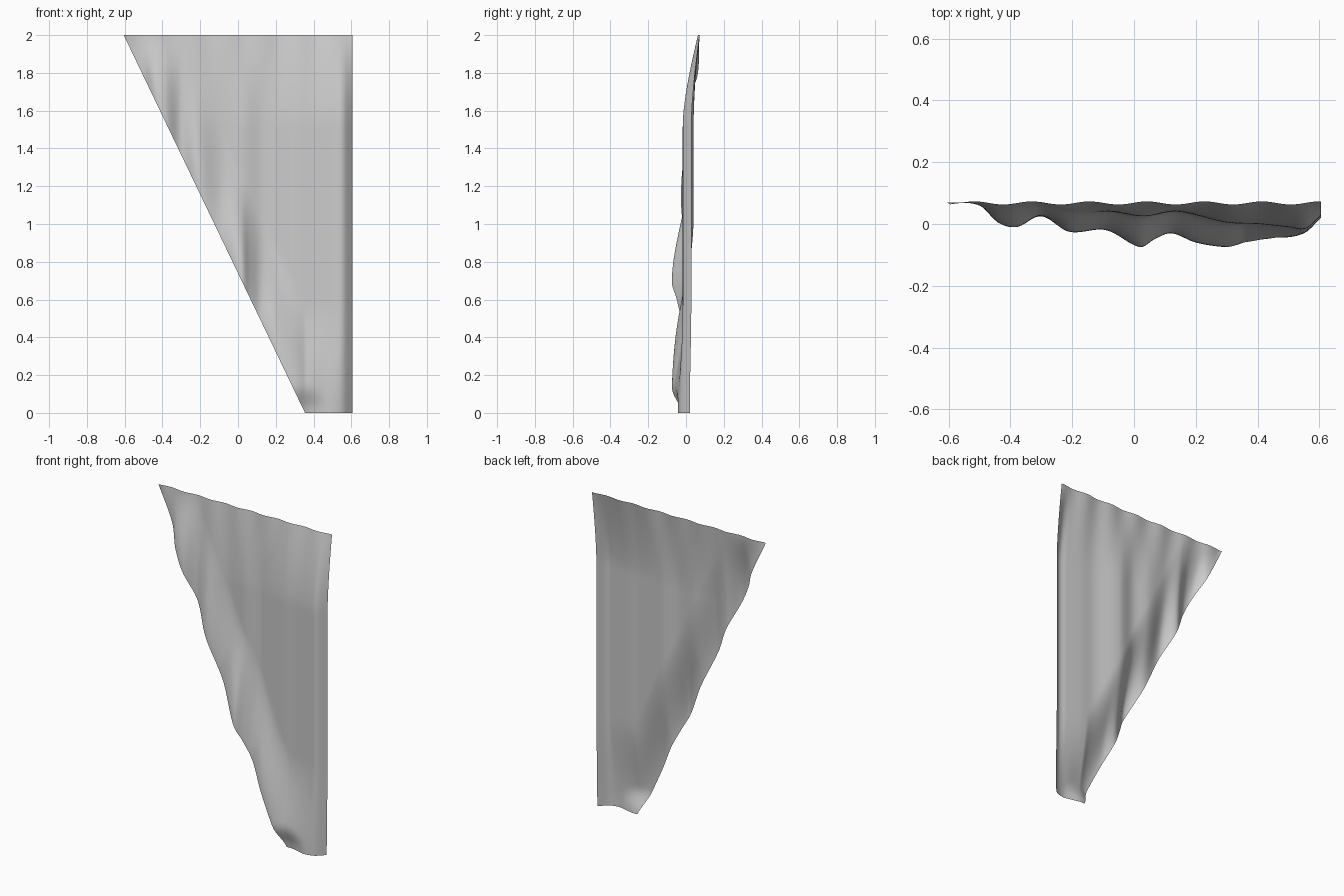
import bpy, bmesh, math

if "Cube" in bpy.data.objects:
    bpy.data.objects.remove(bpy.data.objects["Cube"], do_unlink=True)

LEFT, CORNER, RIGHT, HEIGHT = -0.605, 0.355, 0.605, 2.0
COLUMNS, ROWS = 110, 70

# Depth of the cloth along its slanted edge and bottom hem
HEM = [(-0.605, 0.07), (-0.5, 0.06), (-0.44, 0.005), (-0.38, -0.01), (-0.3, 0.025),
       (-0.21, -0.025), (-0.09, -0.02), (0.02, -0.075), (0.065, -0.05), (0.12, -0.03),
       (0.2, -0.06), (0.3, -0.075), (0.36, -0.07), (0.45, -0.05), (0.55, -0.03),
       (0.605, 0.02)]

# Depth of the hanging folds in the middle of the cloth
FOLDS = [(-0.605, 0.07), (-0.4, 0.035), (-0.3, 0.045), (-0.2, 0.032), (-0.08, 0.04),
         (0.03, 0.025), (0.14, 0.04), (0.3, 0.005), (0.4, 0.0), (0.5, -0.01),
         (0.555, -0.015), (0.605, 0.028)]


def curve(points, x):
    """Smooth interpolation through a profile."""
    last = len(points) - 1
    i = next((k for k in range(last) if x <= points[k + 1][0]), last - 1)

    def slope(k):
        a, b = points[max(k - 1, 0)], points[min(k + 1, last)]
        return (b[1] - a[1]) / (b[0] - a[0])

    (x0, y0), (x1, y1) = points[i], points[i + 1]
    w = x1 - x0
    t = min(max((x - x0) / w, 0), 1)
    s = smooth(t)
    return y0 + (y1 - y0) * s + w * t * (1 - t) * ((1 - t) * slope(i) - t * slope(i + 1))


def smooth(t):
    t = min(max(t, 0), 1)
    return t * t * (3 - 2 * t)


def hem_height(x):
    return max(0, HEIGHT * (CORNER - x) / (CORNER - LEFT))


def depth(x, z):
    # Gathered top easing into the folds
    top = 0.068 + 0.005 * math.cos(math.tau * (x + 0.33) / 0.186)
    drop = 1 - max(0, 1 - (HEIGHT - z) / 0.47) ** 1.5
    y = top + (curve(FOLDS, x) - top) * drop
    # Billow toward the hem
    low = hem_height(x)
    reach = max(min(0.58, HEIGHT - low), 0.001)
    y += (curve(HEM, x) - y) * smooth(1 - (z - low) / reach)
    # Bottom corner curling back
    return y + 0.05 * smooth(1 - math.hypot(x - CORNER, z) / 0.15)


# Cloth sheet, built as vertical columns between the hem and the top
bm = bmesh.new()
slanted = round(COLUMNS * (CORNER - LEFT) / (RIGHT - LEFT))
grid = []
for c in range(COLUMNS + 1):
    if c <= slanted:
        x = LEFT + (CORNER - LEFT) * c / slanted
    else:
        x = CORNER + (RIGHT - CORNER) * (c - slanted) / (COLUMNS - slanted)
    low = hem_height(x)
    heights = [low + (HEIGHT - low) * r / ROWS for r in range(ROWS + 1)]
    grid.append([bm.verts.new((x, depth(x, z), z)) for z in heights])
for a, b in zip(grid, grid[1:]):
    for r in range(ROWS):
        bm.faces.new((a[r], b[r], b[r + 1], a[r + 1])).smooth = True
bmesh.ops.remove_doubles(bm, verts=bm.verts, dist=0.0005)

mesh = bpy.data.meshes.new("curtain_cloth")
bm.to_mesh(mesh)
bm.free()
cloth = bpy.data.objects.new("curtain_cloth", mesh)
bpy.context.collection.objects.link(cloth)

# Plain grey fabric
fabric = bpy.data.materials.new("grey_fabric")
fabric.use_nodes = True
color = (0.6, 0.6, 0.6, 1)
fabric.diffuse_color = color
fabric.node_tree.nodes["Principled BSDF"].inputs["Base Color"].default_value = color
mesh.materials.append(fabric)
